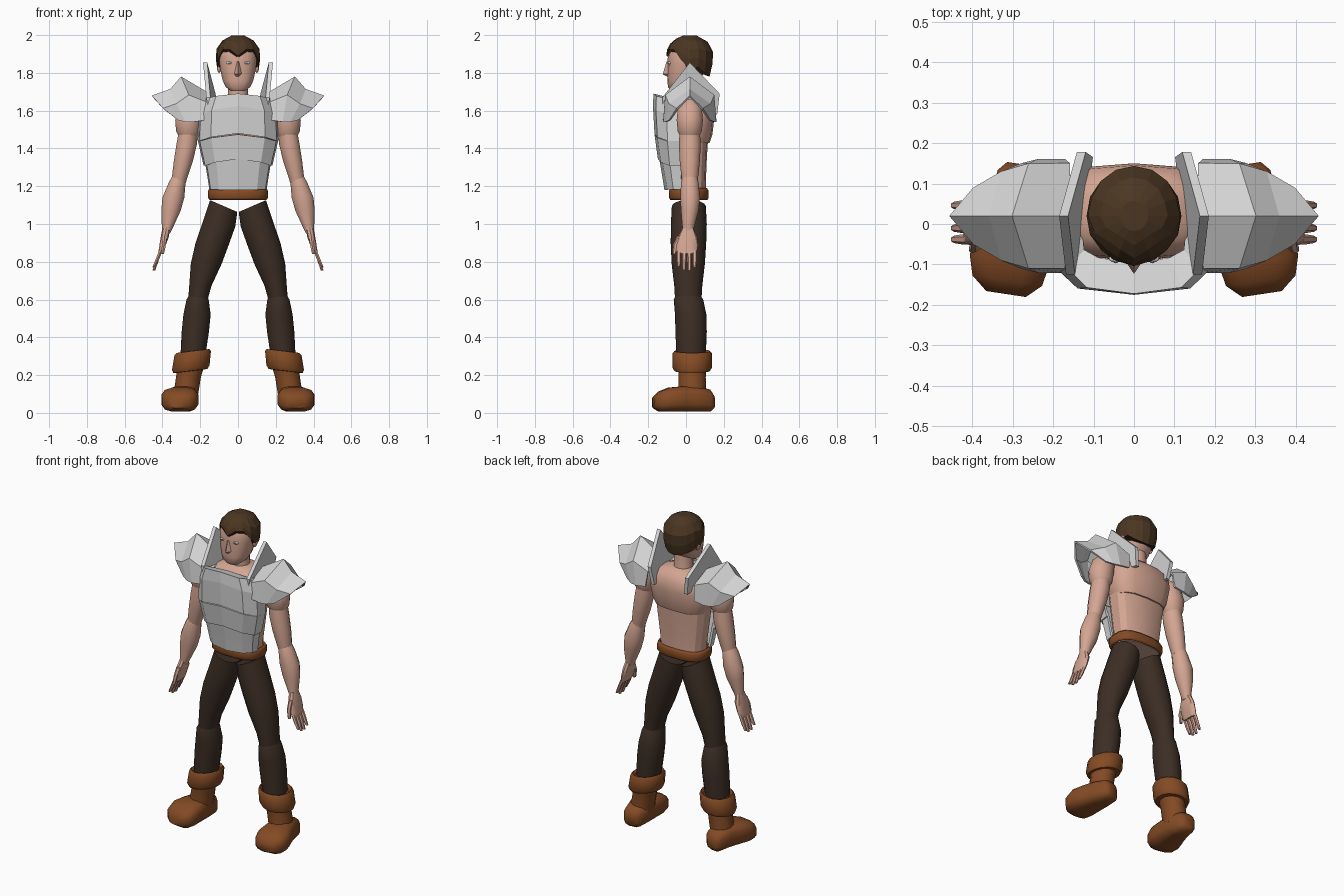
import bpy, bmesh, math
from mathutils import Vector


def material(name, rgb):
    m = bpy.data.materials.new(name)
    m.diffuse_color = (*rgb, 1)
    return m


SKIN = material("skin", (0.66, 0.38, 0.29))
STEEL = material("steel", (0.68, 0.68, 0.68))
TROUSER = material("dark_cloth", (0.045, 0.027, 0.018))
LEATHER = material("leather", (0.23, 0.07, 0.018))
HAIR = material("hair", (0.07, 0.037, 0.016))
WHITE = material("eye_white", (0.75, 0.75, 0.75))
IRIS = material("iris", (0.2, 0.33, 0.4))


def finish(name, bm, mat, mirror=False, smooth=40, thick=0):
    bmesh.ops.recalc_face_normals(bm, faces=bm.faces)
    me = bpy.data.meshes.new(name)
    bm.to_mesh(me)
    bm.free()
    me.materials.append(mat)
    ob = bpy.data.objects.new(name, me)
    bpy.context.collection.objects.link(ob)
    if smooth:
        bpy.ops.object.select_all(action='DESELECT')
        ob.select_set(True)
        bpy.context.view_layer.objects.active = ob
        bpy.ops.object.shade_smooth_by_angle(angle=math.radians(smooth))
    if thick:
        s = ob.modifiers.new("thickness", 'SOLIDIFY')
        s.thickness, s.offset = thick, 0
    if mirror:
        m = ob.modifiers.new("mirror", 'MIRROR')
        m.use_mirror_merge = False
    return ob


def loft(name, rings, mat, closed=True, caps=True, **kw):
    """Bridge rows of points into a surface."""
    bm = bmesh.new()
    rows = [[bm.verts.new(p) for p in r] for r in rings]
    n = len(rows[0])
    for a, b in zip(rows, rows[1:]):
        for i in range(n if closed else n - 1):
            j = (i + 1) % n
            bm.faces.new((a[i], a[j], b[j], b[i]))
    if closed and caps:
        bm.faces.new(rows[0])
        bm.faces.new(rows[-1])
    return finish(name, bm, mat, **kw)


def oval(x, y, z, rx, ry, n=12, p=2.0, slope=0.0):
    """Horizontal superellipse ring, optionally tilted along x."""
    pts = []
    for i in range(n):
        a = 2 * math.pi * (i + 0.5) / n
        c, s = math.cos(a), math.sin(a)
        dx = rx * math.copysign(abs(c) ** (2 / p), c)
        dy = ry * math.copysign(abs(s) ** (2 / p), s)
        pts.append((x + dx, y + dy, z + slope * dx))
    return pts


def tube(name, rings, mat, n=12, p=2.0, caps=True, **kw):
    return loft(name, [oval(*r[:5], n, p, r[5] if len(r) > 5 else 0) for r in rings],
                mat, caps=caps, **kw)


def ball(name, loc, size, mat, mirror=True):
    bm = bmesh.new()
    bmesh.ops.create_uvsphere(bm, u_segments=10, v_segments=6, radius=1)
    for v in bm.verts:
        v.co = Vector(loc) + Vector(v.co[i] * size[i] for i in range(3))
    return finish(name, bm, mat, mirror=mirror, smooth=60)


# Head, neck and face
tube("head", [(0, -.045, 1.705, .04, .035), (0, -.03, 1.725, .066, .065), (0, -.012, 1.76, .083, .087),
              (0, .0, 1.81, .094, .098), (0, .006, 1.85, .1, .104), (0, .012, 1.89, .102, .108),
              (0, .015, 1.94, .09, .098), (0, .02, 1.975, .05, .06)], SKIN, n=14, p=2.4)
tube("neck", [(0, .03, 1.58, .075, .07), (0, .025, 1.66, .056, .056), (0, .02, 1.76, .056, .056)], SKIN)
loft("nose", [[(-.007, -.094, 1.86), (.007, -.094, 1.86), (0, -.103, 1.86)],
              [(-.02, -.094, 1.795), (.02, -.094, 1.795), (0, -.123, 1.793)],
              [(-.012, -.094, 1.78), (.012, -.094, 1.78), (0, -.1, 1.78)]], SKIN, smooth=0)
ball("ear", (.1, .025, 1.83), (.012, .02, .03), SKIN)
ball("eye", (.045, -.086, 1.853), (.018, .009, .008), WHITE)
ball("iris", (.045, -.093, 1.853), (.006, .004, .006), IRIS)

# Hair: faceted cap whose lower edge follows the hairline (front to back)
N = 16
hairline = [1.89, 1.925, 1.925, 1.87, 1.82, 1.83, 1.80, 1.785, 1.78]
rows = []
for t in (0, .3, .6, .85, 1):
    row = []
    for i in range(N):
        low = hairline[min(i, N - i)]
        z = low + t * (1.997 - low)
        u = max(0, (z - 1.90) / .1) if z > 1.90 else (1.90 - z) / .22
        r = max(.3, math.sqrt(max(0, 1 - u * u)))
        a = 2 * math.pi * i / N
        row.append((.118 * r * math.sin(a), .02 - .124 * r * math.cos(a), z))
    rows.append(row)
loft("hair", rows, HAIR, smooth=0)

# Torso
tube("abdomen", [(0, .02, 1.13, .138, .085), (0, .02, 1.22, .142, .085), (0, .02, 1.34, .158, .09),
                 (0, .02, 1.5, .178, .1)], SKIN, n=14, p=2.8, smooth=25)
tube("chest", [(0, .03, 1.43, .165, .095, 0), (0, .03, 1.475, .185, .11), (0, .03, 1.56, .2, .12),
               (0, .03, 1.62, .19, .115), (0, .03, 1.655, .14, .09), (0, .03, 1.68, .07, .06)],
     SKIN, n=14, p=2.8, smooth=50)


# Breastplate bands; each row is half width, centre z, side z, front y, back y
def band(name, spec):
    rings = []
    for w, zc, zs, yf, yb in spec:
        half = [(w, yb, zs), (w * .96, yb * .5 + yf * .5, zs), (w * .68, yf + .015, (zc + zs) / 2)]
        rings.append([(-x, y, z) for x, y, z in half] + [(0, yf, zc)] + half[::-1])
    return loft(name, rings, STEEL, closed=False, smooth=0, thick=.014)


band("breastplate_lower", [(.145, 1.18, 1.185, -.107, -.02), (.155, 1.26, 1.25, -.12, -.025),
                           (.17, 1.365, 1.34, -.138, -.03)])
band("breastplate_middle", [(.175, 1.345, 1.31, -.142, -.025), (.205, 1.475, 1.44, -.16, -.03)])
band("breastplate_upper", [(.207, 1.48, 1.44, -.16, -.03), (.2, 1.625, 1.58, -.168, -.03),
                           (.168, 1.685, 1.66, -.168, -.045), (.13, 1.665, 1.64, -.1, -.03)])

# Pauldrons: ridged lames, each section = ridge, shoulder and lower edge (x, half y, z)
rings = []
for sec in ([(.16, 0, 1.69), (.16, .125, 1.64), (.17, .135, 1.55)],
            [(.30, 0, 1.775), (.26, .125, 1.68), (.235, .135, 1.54)],
            [(.355, 0, 1.71), (.325, .105, 1.635), (.275, .125, 1.54)],
            [(.453, 0, 1.675), (.395, .065, 1.61), (.315, .105, 1.55)]):
    front = [(x, .02 - y, z) for x, y, z in sec[::-1]]
    back = [(x, .02 + y, z) for x, y, z in sec[1:]]
    rings.append(front + back)
loft("pauldron", rings, STEEL, closed=False, smooth=0, thick=.012, mirror=True)

# Upright neck guards beside the head
outline = [(-.125, 1.6), (-.125, 1.67), (.02, 1.855), (.178, 1.69), (.165, 1.58)]
loft("neck_guard", [[(.14 + .17 * (z - 1.65) - .1 * y + d, y, z) for y, z in outline]
                    for d in (-.01, .012)], STEEL, smooth=0, mirror=True)

# Arms
tube("shoulder", [(.235, .02, 1.66, .03, .03), (.245, .02, 1.62, .065, .065), (.26, .02, 1.55, .075, .072),
                  (.262, .02, 1.49, .068, .066), (.264, .02, 1.46, .05, .05)], SKIN, mirror=True)
tube("upper_arm", [(.262, .02, 1.5, .052, .055), (.272, .02, 1.42, .056, .06), (.29, .02, 1.33, .052, .055),
                   (.308, .02, 1.25, .043, .046), (.314, .02, 1.215, .038, .04)], SKIN, mirror=True)
tube("forearm", [(.313, .02, 1.25, .038, .04), (.322, .02, 1.22, .046, .048), (.342, .022, 1.14, .06, .054),
                 (.355, .02, 1.07, .053, .048), (.374, .012, .98, .03, .032), (.381, .01, .95, .022, .03)],
     SKIN, mirror=True)
tube("palm", [(.379, .01, .98, .022, .03), (.388, .008, .93, .022, .052), (.4, .005, .885, .017, .058),
              (.41, .003, .845, .013, .054)], SKIN, n=10, p=2.6, mirror=True)
for k, tip in enumerate((.775, .757, .755, .77)):
    y = -.038 + k * .028
    tube(f"finger_{k + 1}", [(.408, y, .86, .011, .0125), (.428, y, .81, .011, .012),
                             (.445, y, tip, .008, .009)], SKIN, n=6, mirror=True)
tube("thumb", [(.388, -.03, .94, .014, .016), (.392, -.055, .89, .012, .014), (.4, -.062, .84, .009, .01)],
     SKIN, n=6, mirror=True)

# Belt
tube("belt", [(0, .015, 1.13, .148, .094), (0, .015, 1.14, .155, .1), (0, .015, 1.175, .155, .1),
              (0, .015, 1.187, .146, .092)], LEATHER, n=16, p=2.8, caps=False, thick=.012)

# Trousers
tube("thigh", [(.076, .015, 1.095, .074, .09, -.0 + .43), (.1, .015, 1.0, .088, .095, .15),
               (.135, .013, .9, .092, .094), (.168, .012, .79, .084, .088), (.2, .012, .67, .06, .074),
               (.212, .012, .6, .053, .07)], TROUSER, n=14, mirror=True)
tube("shin", [(.211, .012, .63, .046, .06), (.214, .013, .6, .06, .078), (.217, .025, .52, .074, .083),
              (.226, .027, .43, .074, .083), (.238, .027, .31, .068, .078)], TROUSER, n=14, mirror=True)

# Boots
tube("boot_cuff", [(.237, .033, .315, .075, .08, -.12), (.237, .033, .328, .088, .094, -.12),
                   (.24, .033, .315, .099, .104, -.12), (.25, .033, .24, .102, .105, -.12),
                   (.252, .033, .222, .093, .094, -.12), (.254, .033, .22, .07, .07, -.12)],
     LEATHER, n=14, mirror=True)
tube("boot_shaft", [(.25, .033, .25, .074, .08), (.262, .033, .19, .068, .074), (.27, .033, .14, .068, .075),
                    (.278, .033, .08, .066, .075)], LEATHER, mirror=True)
foot = []
for x, y, w, h in ((.279, .148, .035, .09), (.28, .125, .058, .125), (.285, .05, .072, .142), (.297, -.02, .086, .142),
                   (.308, -.09, .1, .135), (.313, -.14, .088, .115), (.316, -.173, .05, .085)):
    ring = oval(0, 0, 0, w, .5, 12, 3)
    low = .025 if w < .055 else .005
    foot.append([(x + a, y + .15 * a, low + (h - low) * (b + .5)) for a, b, _ in ring])
loft("boot_foot", foot, LEATHER, smooth=50, mirror=True)
